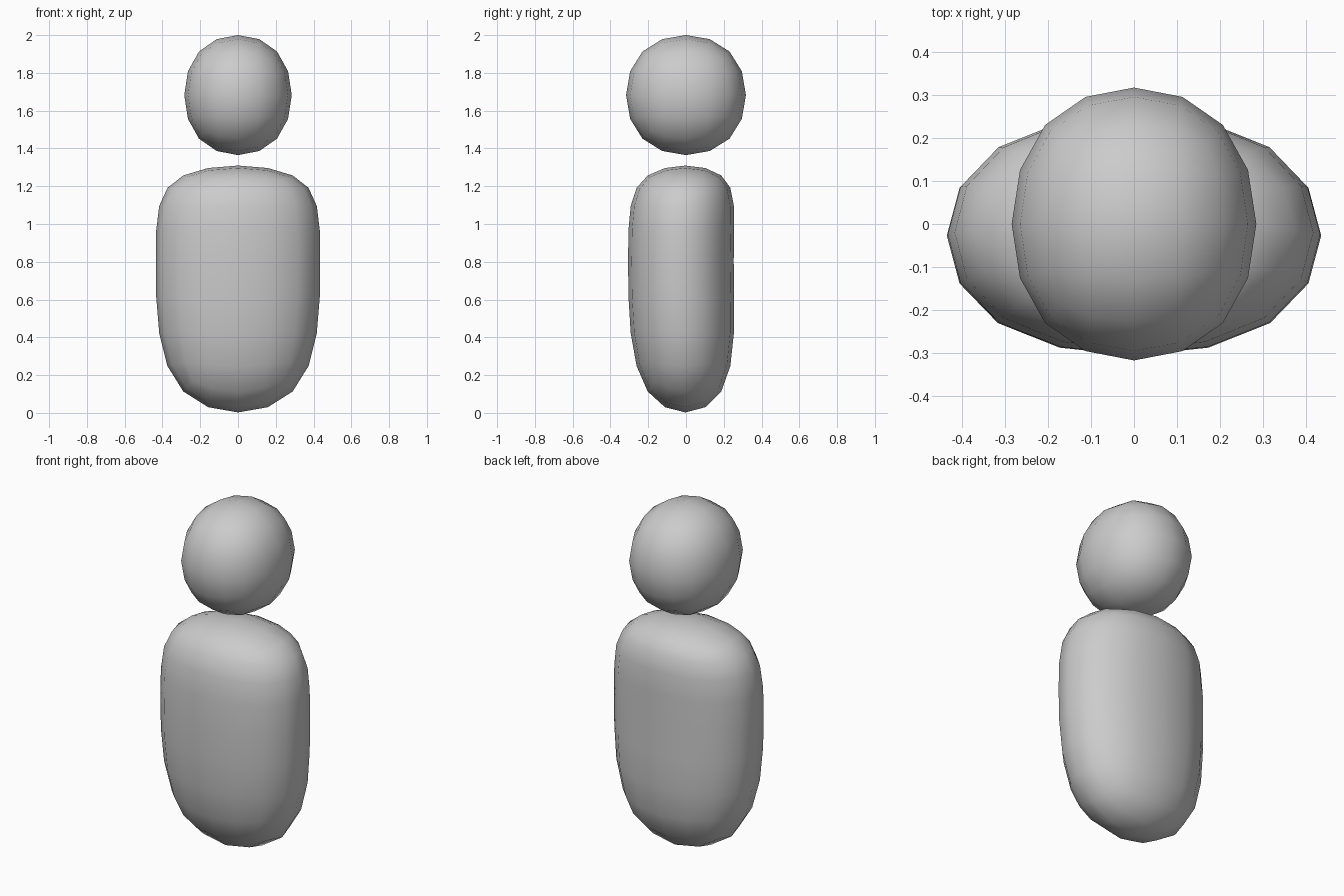
import bpy

if "Cube" in bpy.data.objects:
    bpy.data.objects.remove(bpy.data.objects["Cube"])


def smooth_tube(name, rings):
    """Box cage from stacked rectangles (z, half width, front y, back y), rounded by subdivision."""
    verts = []
    for z, w, front, back in rings:
        verts += [(-w, front, z), (w, front, z), (w, back, z), (-w, back, z)]
    faces = [(3, 2, 1, 0)]
    for r in range(len(rings) - 1):
        a = 4 * r
        for i in range(4):
            j = (i + 1) % 4
            faces.append((a + i, a + j, a + 4 + j, a + 4 + i))
    n = len(verts)
    faces.append((n - 4, n - 3, n - 2, n - 1))
    mesh = bpy.data.meshes.new(name)
    mesh.from_pydata(verts, [], faces)
    mesh.polygons.foreach_set("use_smooth", [True] * len(faces))
    obj = bpy.data.objects.new(name, mesh)
    bpy.context.collection.objects.link(obj)
    sub = obj.modifiers.new("Rounding", 'SUBSURF')
    sub.levels = sub.render_levels = 2
    sub.use_limit_surface = True
    return obj


# Torso: box with one middle ring, hollowed at the back
smooth_tube("torso", [
    (-0.075, 0.475, -0.33, 0.33),
    (0.89, 0.475, -0.333, 0.252),
    (1.346, 0.475, -0.33, 0.33),
])

# Head: rounded cube
smooth_tube("head", [
    (1.304, 0.339, -0.378, 0.378),
    (2.061, 0.339, -0.378, 0.378),
])
